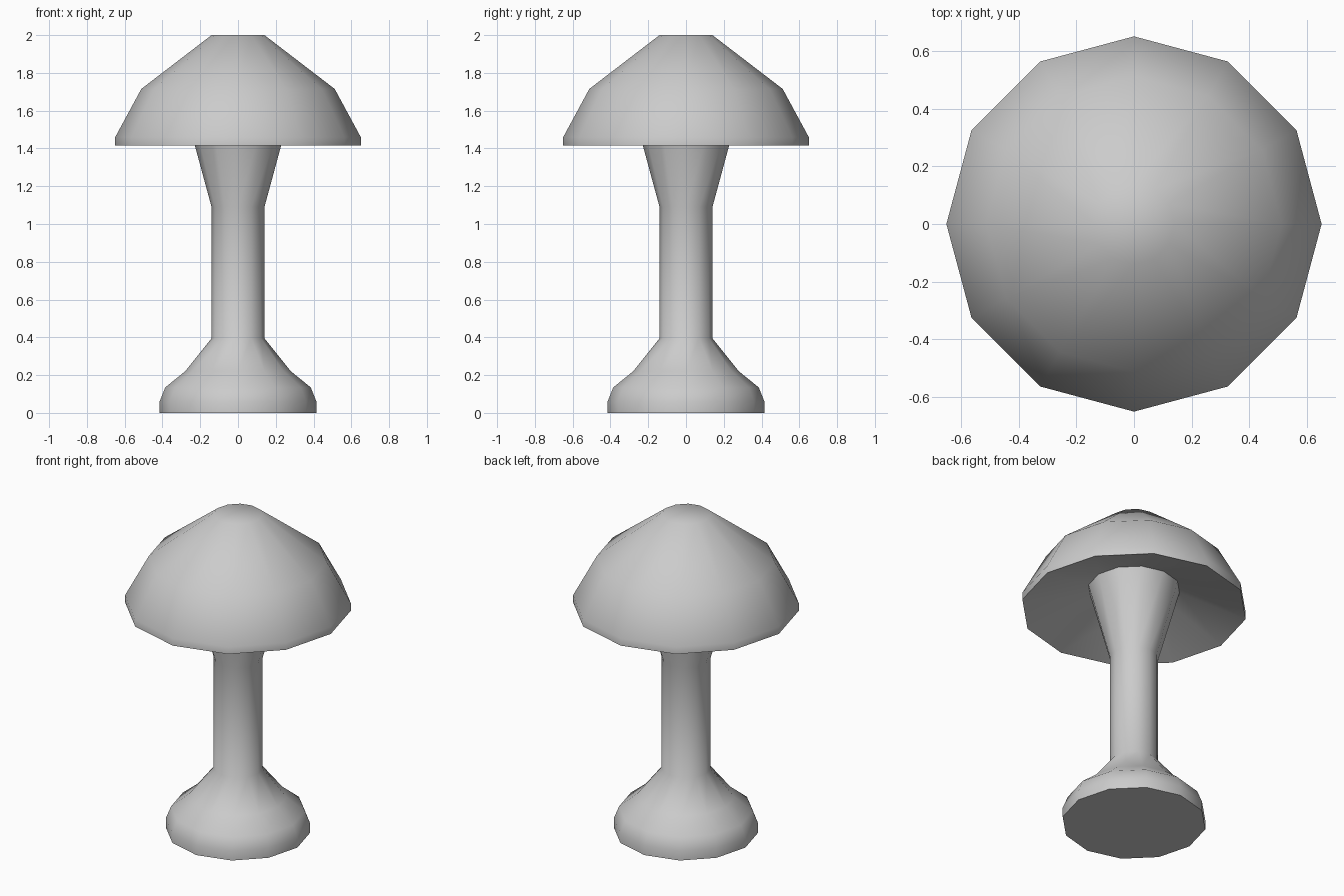
import bpy, bmesh, math

if "Cube" in bpy.data.objects:
    bpy.data.objects.remove(bpy.data.objects["Cube"])

SIDES = 12

def lathe(name, profile, angle):
    """Revolve a bottom-to-top (radius, z) profile around z and cap both ends."""
    bm = bmesh.new()
    rings = []
    for r, z in profile:
        rings.append([bm.verts.new((r * math.cos(2 * math.pi * i / SIDES),
                                    r * math.sin(2 * math.pi * i / SIDES), z))
                      for i in range(SIDES)])
    for low, high in zip(rings, rings[1:]):
        for i in range(SIDES):
            j = (i + 1) % SIDES
            bm.faces.new((low[i], low[j], high[j], high[i]))
    bm.faces.new(rings[0][::-1])
    bm.faces.new(rings[-1])
    bmesh.ops.recalc_face_normals(bm, faces=bm.faces)
    mesh = bpy.data.meshes.new(name)
    bm.to_mesh(mesh)
    bm.free()
    obj = bpy.data.objects.new(name, mesh)
    bpy.context.collection.objects.link(obj)
    bpy.context.view_layer.objects.active = obj
    obj.select_set(True)
    bpy.ops.object.shade_smooth_by_angle(angle=math.radians(angle))
    obj.select_set(False)
    return obj

# Bulbous foot
foot = [(0.415, 0), (0.415, 0.06), (0.385, 0.135), (0.28, 0.22)]
# Stem, flaring out as it meets the hollow of the cap
stem = [(0.14, 0.395), (0.14, 1.09), (0.265, 1.55)]
# Cap: rim, shoulder and small flat crown
cap = [(0.65, 1.415), (0.65, 1.46), (0.512, 1.715), (0.14, 2.0)]

# One continuous skin from foot to crown
lathe("mushroom", foot + stem + cap, 65)
